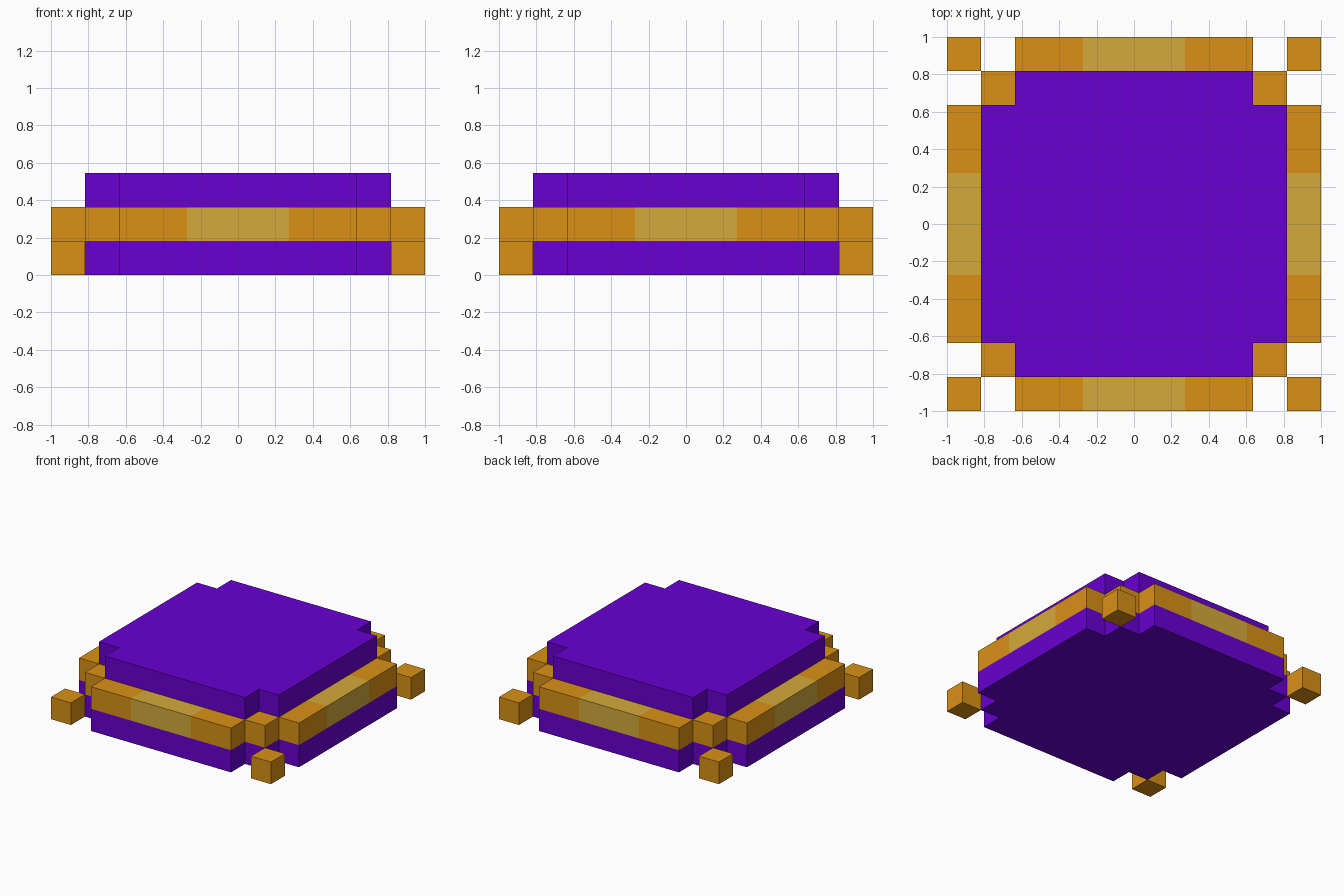
import bpy, bmesh, math
from mathutils import Matrix, Vector

if "Cube" in bpy.data.objects:
    bpy.data.objects.remove(bpy.data.objects["Cube"])

U = 2 / 11  # edge length of one block


def material(name, rgb):
    m = bpy.data.materials.new(name)
    m.use_nodes = True
    color = (*rgb, 1)
    m.diffuse_color = color
    m.node_tree.nodes["Principled BSDF"].inputs["Base Color"].default_value = color
    return m


purple = material("purple", (0.138, 0.0, 0.645))
gold = material("gold", (0.701, 0.284, 0.008))
pale_gold = material("pale gold", (0.665, 0.402, 0.0423))


def finish(name, bm, *mats):
    bmesh.ops.recalc_face_normals(bm, faces=bm.faces)
    mesh = bpy.data.meshes.new(name)
    bm.to_mesh(mesh)
    bm.free()
    for m in mats:
        mesh.materials.append(m)
    bpy.context.collection.objects.link(bpy.data.objects.new(name, mesh))


def add_box(bm, center, size):
    mat = Matrix.Translation(Vector(center) * U) @ Matrix.Diagonal((*[s * U for s in size], 1))
    bmesh.ops.create_cube(bm, size=1, matrix=mat)


def slab(name, corner, z0, z1):
    """Extrude a four-fold symmetric outline given by one corner's steps (in blocks)."""
    bm = bmesh.new()
    verts = []
    for k in range(4):
        turn = Matrix.Rotation(k * math.pi / 2, 3, "Z")
        verts += [bm.verts.new(turn @ Vector((x, y, z0)) * U) for x, y in corner]
    face = bm.faces.new(verts)
    top = bmesh.ops.extrude_face_region(bm, geom=[face])["geom"]
    bmesh.ops.translate(bm, vec=(0, 0, (z1 - z0) * U),
                        verts=[v for v in top if isinstance(v, bmesh.types.BMVert)])
    finish(name, bm, purple)


# Stepped base and the notched upper body, which also fills the inside of the band
slab("base", [(5.5, 3.5), (4.5, 3.5), (4.5, 4.5), (3.5, 4.5), (3.5, 5.5)], 0, 1)
slab("upper_body", [(4.5, 3.5), (3.5, 3.5), (3.5, 4.5)], 1, 3)

# Band: one beam per side, with a paler middle section
for k, side in enumerate(("front", "left", "back", "right")):
    bm = bmesh.new()
    add_box(bm, (0, -5, 1.5), (7, 1, 1))
    for x in (-1.5, 1.5):
        bmesh.ops.bisect_plane(bm, geom=bm.verts[:] + bm.edges[:] + bm.faces[:],
                               plane_co=(x * U, 0, 0), plane_no=(1, 0, 0))
    for f in bm.faces:
        f.material_index = int(abs(f.calc_center_median().x) < 1.5 * U)
    bm.transform(Matrix.Rotation(k * math.pi / 2, 4, "Z"))
    finish(side + "_band", bm, gold, pale_gold)

# Corner blocks of the band and the loose feet on the floor
for sx, x_name in ((1, "left"), (-1, "right")):
    for sy, y_name in ((-1, "front"), (1, "back")):
        for part, d, z in (("corner_block", 4, 1.5), ("corner_foot", 5, 0.5)):
            bm = bmesh.new()
            add_box(bm, (sx * d, sy * d, z), (1, 1, 1))
            finish(f"{y_name}_{x_name}_{part}", bm, gold)
